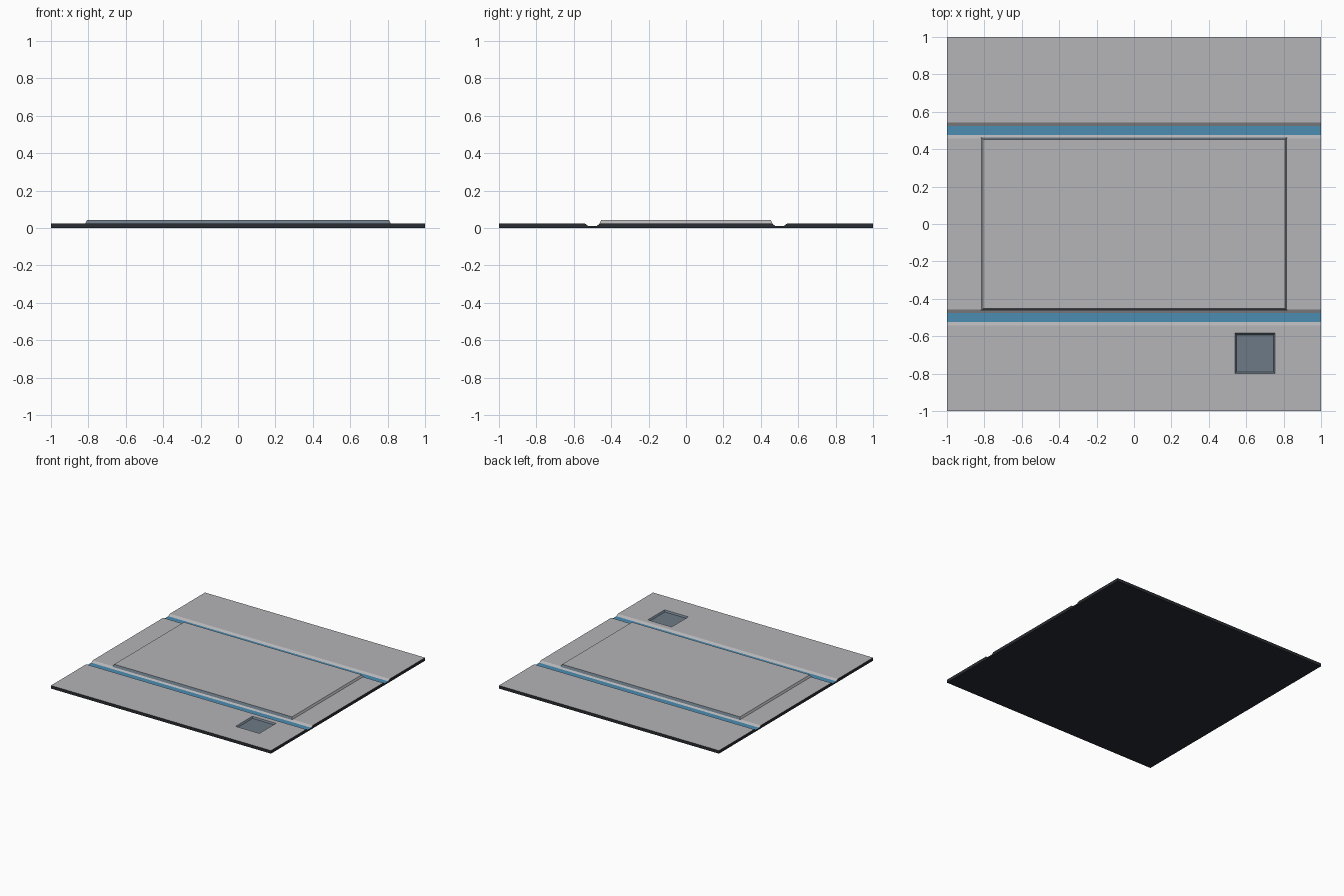
import bpy
import bmesh
from mathutils import Vector

if "Cube" in bpy.data.objects:
    bpy.data.objects.remove(bpy.data.objects["Cube"], do_unlink=True)


def material(name, rgb):
    m = bpy.data.materials.new(name)
    m.use_nodes = True
    m.diffuse_color = (*rgb, 1)
    m.node_tree.nodes["Principled BSDF"].inputs["Base Color"].default_value = (*rgb, 1)
    return m


GREY, SLATE, BLUE, DARK = range(4)
MATERIALS = [
    material("light grey plating", (0.46, 0.46, 0.48)),
    material("slate metal", (0.15, 0.195, 0.24)),
    material("blue channel", (0.07, 0.27, 0.45)),
    material("dark base", (0.022, 0.025, 0.032)),
]


def finish(bm, name):
    bmesh.ops.recalc_face_normals(bm, faces=bm.faces)
    mesh = bpy.data.meshes.new(name)
    bm.to_mesh(mesh)
    bm.free()
    for m in MATERIALS:
        mesh.materials.append(m)
    obj = bpy.data.objects.new(name, mesh)
    bpy.context.collection.objects.link(obj)
    return obj


TOP, FLOOR, ROOF = 0.025, 0.012, 0.042

# Floor plate: a profile with two channels, extruded across x
half = [(0.457, TOP), (0.476, FLOOR), (0.524, FLOOR), (0.543, TOP), (1, TOP), (1, 0)]
outline = [(-y, z) for y, z in reversed(half)] + half
bm = bmesh.new()
end = bm.faces.new([bm.verts.new((-1, y, z)) for y, z in outline])
swept = bmesh.ops.extrude_face_region(bm, geom=[end], use_keep_orig=True)["geom"]
bmesh.ops.translate(bm, verts=[v for v in swept if isinstance(v, bmesh.types.BMVert)], vec=(2, 0, 0))
bmesh.ops.recalc_face_normals(bm, faces=bm.faces)
for f in bm.faces:
    c = f.calc_center_median()
    if f.normal.z < 0.1:
        f.material_index = DARK
    elif c.z < FLOOR + 0.001:
        f.material_index = BLUE

# Square hatch recess cut into the front strip
hatch = Vector((0.647, -0.692, TOP))
size = 0.108


def on_strip(f):
    c = f.calc_center_median()
    return f.normal.z > 0.9 and c.z > TOP - 0.001 and c.y < -0.5


for axis in (Vector((1, 0, 0)), Vector((0, 1, 0))):
    for side in (-1, 1):
        faces = [f for f in bm.faces if on_strip(f)]
        edges = {e for f in faces for e in f.edges}
        verts = {v for f in faces for v in f.verts}
        bmesh.ops.bisect_plane(bm, geom=faces + list(edges) + list(verts),
                               plane_co=hatch + axis * side * size, plane_no=axis)
bm.normal_update()
floor = [f for f in bm.faces if on_strip(f) and (f.calc_center_median() - hatch).length < 0.05]
walls = bmesh.ops.inset_region(bm, faces=floor, thickness=0.01, depth=-0.011, use_even_offset=True)["faces"]
for f in floor + walls:
    f.material_index = SLATE
finish(bm, "floor_plate")

# Raised centre panel with bevelled sides
bm = bmesh.new()
bmesh.ops.create_cube(bm, size=2)
for v in bm.verts:
    upper = v.co.z > 0
    inset = 0.01 if upper else 0
    v.co = (v.co.x * (0.818 - inset), v.co.y * (0.463 - inset), ROOF if upper else TOP - 0.003)
bm.normal_update()
for f in bm.faces:
    if abs(f.normal.y) > 0.5:
        f.material_index = SLATE
finish(bm, "raised_panel")
